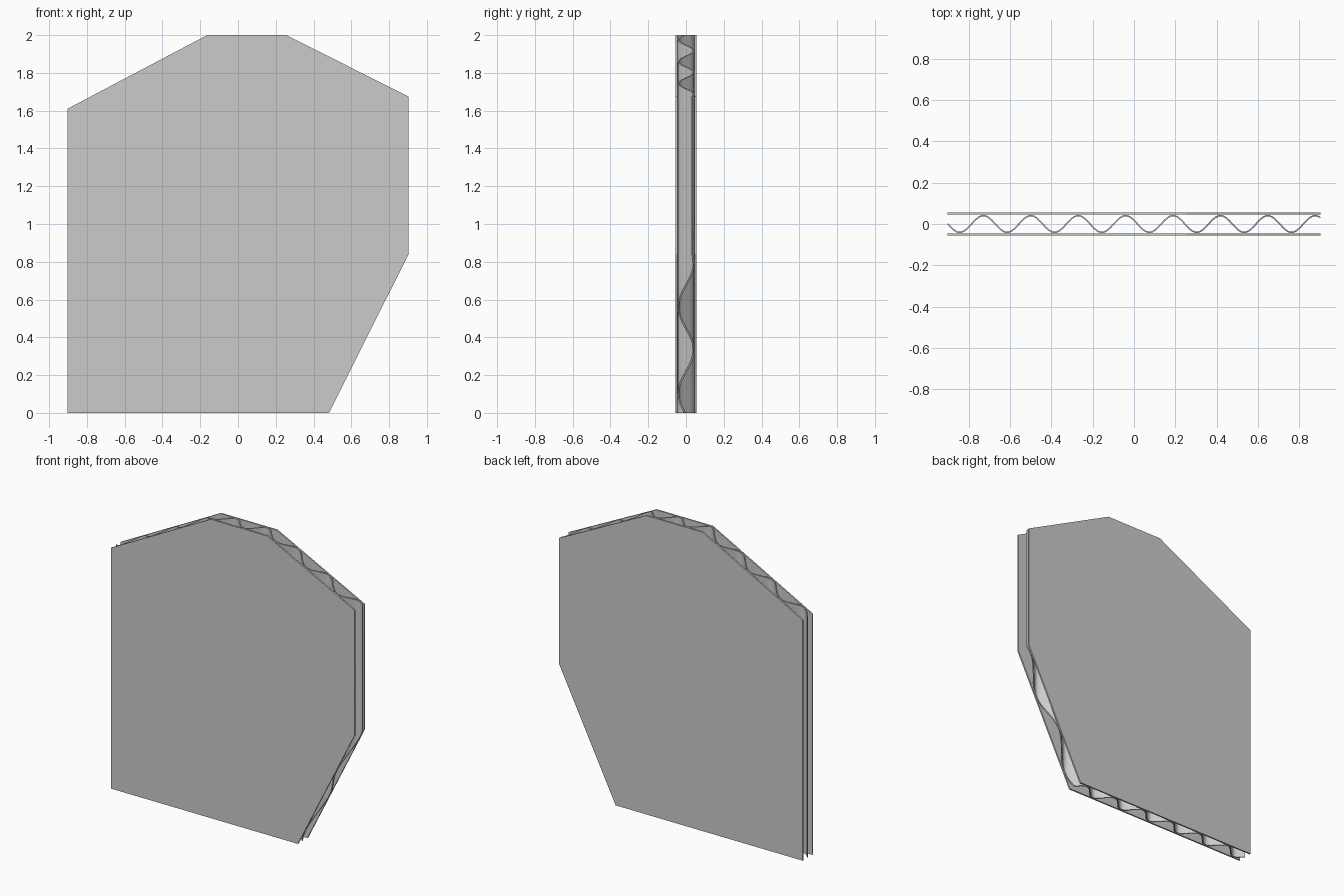
import bpy, bmesh, math

if "Cube" in bpy.data.objects:
    bpy.data.objects.remove(bpy.data.objects["Cube"])

# Panel outline (x, z): lower edge and upper edge, left to right
LOWER = [(-0.903, 0.0), (0.482, 0.0), (0.903, 0.84)]
UPPER = [(-0.903, 1.61), (-0.163, 2.0), (0.255, 2.0), (0.903, 1.675)]
X0, X1 = LOWER[0][0], LOWER[-1][0]
HALF, LINER = 0.056, 0.010              # half depth, flat sheet thickness
AMP, PERIOD, PAPER = 0.0405, 0.2295, 0.007
PEAK_X = -0.729


def edge_z(chain, x):
    for (xa, za), (xb, zb) in zip(chain, chain[1:]):
        if x <= xb + 1e-9:
            return za + (zb - za) * (x - xa) / (xb - xa)
    return chain[-1][1]


def finish(bm, name):
    bmesh.ops.recalc_face_normals(bm, faces=bm.faces)
    mesh = bpy.data.meshes.new(name)
    bm.to_mesh(mesh)
    bm.free()
    ob = bpy.data.objects.new(name, mesh)
    bpy.context.collection.objects.link(ob)
    return ob


# Flat outer sheet: outline extruded in y
def sheet(name, y):
    bm = bmesh.new()
    face = bm.faces.new([bm.verts.new((x, y, z)) for x, z in LOWER + UPPER[::-1]])
    out = bmesh.ops.extrude_face_region(bm, geom=[face])
    moved = [v for v in out["geom"] if isinstance(v, bmesh.types.BMVert)]
    bmesh.ops.translate(bm, verts=moved, vec=(0, LINER, 0))
    return finish(bm, name)


sheet("front_sheet", -HALF)
sheet("back_sheet", HALF - LINER)


# Wavy core: thin sine ribbon whose top and bottom follow the outline
def core(name):
    n = 160
    xs = {X0 + (X1 - X0) * i / n for i in range(n + 1)}
    xs |= {p[0] for p in LOWER[1:-1] + UPPER[1:-1]}
    k = 2 * math.pi / PERIOD
    bm = bmesh.new()
    columns = []
    for x in sorted(xs):
        y = AMP * math.cos(k * (x - PEAK_X))
        slope = -AMP * k * math.sin(k * (x - PEAK_X))
        length = math.hypot(1, slope)
        ring = []
        for side, chains in ((-1, (LOWER, UPPER)), (1, (UPPER, LOWER))):
            off = side * PAPER / 2
            px = min(max(x - off * slope / length, X0), X1)
            py = y + off / length
            ring += [bm.verts.new((px, py, edge_z(c, px))) for c in chains]
        columns.append(ring)
    for a, b in zip(columns, columns[1:]):
        for i in range(4):
            j = (i + 1) % 4
            bm.faces.new((a[i], a[j], b[j], b[i]))
    bm.faces.new(columns[0])
    bm.faces.new(columns[-1])
    return finish(bm, name)


ob = core("corrugated_core")
bpy.context.view_layer.objects.active = ob
ob.select_set(True)
bpy.ops.object.shade_smooth_by_angle(angle=math.radians(35))
